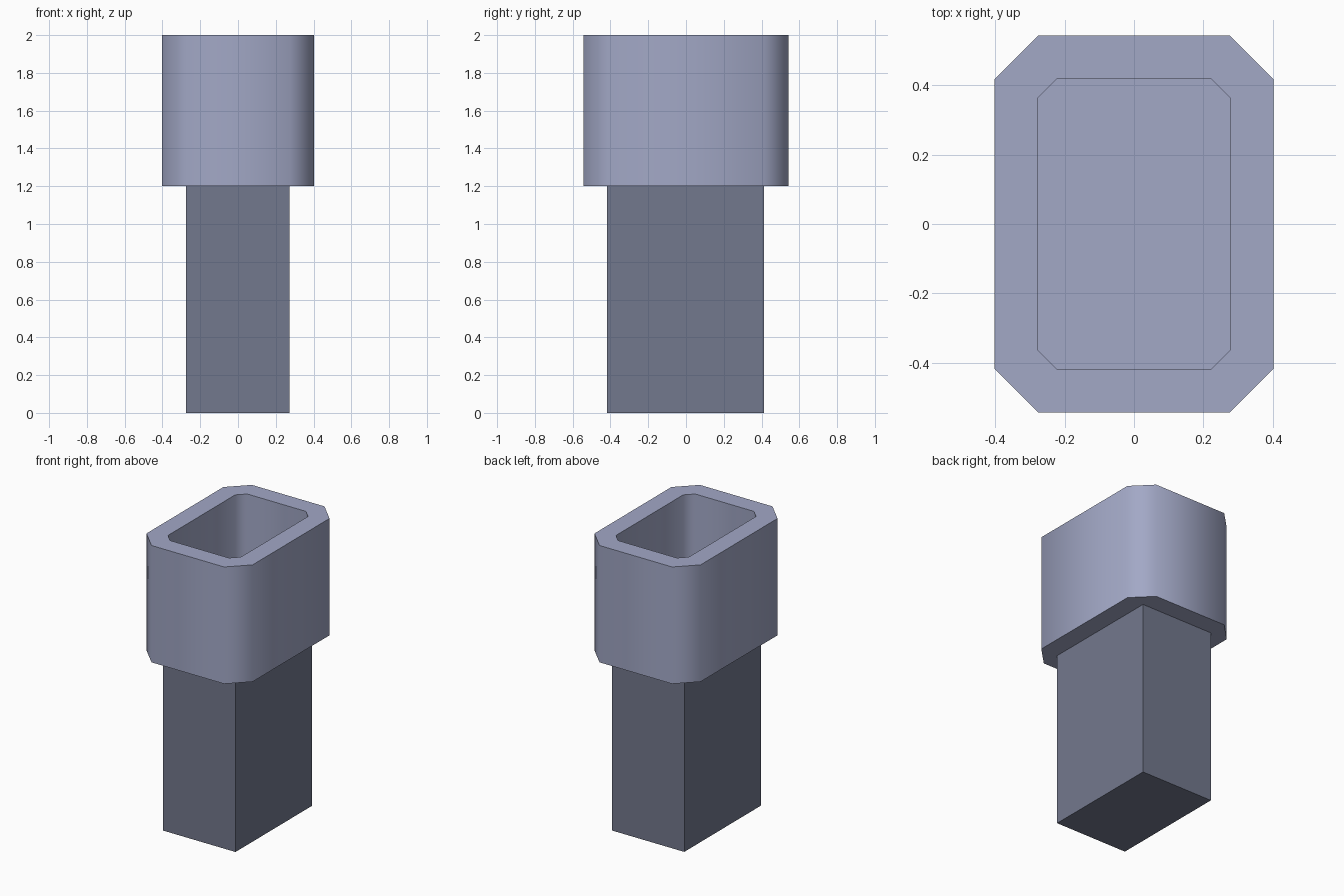
import bpy, bmesh, math

if "Cube" in bpy.data.objects:
    bpy.data.objects.remove(bpy.data.objects["Cube"])


def make_material(name, color):
    mat = bpy.data.materials.new(name)
    mat.diffuse_color = (*color, 1.0)
    mat.use_nodes = True
    mat.node_tree.nodes["Principled BSDF"].inputs["Base Color"].default_value = mat.diffuse_color
    return mat


def make_object(name, bm, mat):
    bmesh.ops.recalc_face_normals(bm, faces=bm.faces[:])
    mesh = bpy.data.meshes.new(name)
    bm.to_mesh(mesh)
    bm.free()
    mesh.materials.append(mat)
    obj = bpy.data.objects.new(name, mesh)
    bpy.context.collection.objects.link(obj)
    return obj


def box(x0, x1, y0, y1, z0, z1):
    bm = bmesh.new()
    bmesh.ops.create_cube(bm, size=1)
    for v in bm.verts:
        v.co.x = x1 if v.co.x > 0 else x0
        v.co.y = y1 if v.co.y > 0 else y0
        v.co.z = z1 if v.co.z > 0 else z0
    return bm


light = make_material("light slate", (0.362, 0.392, 0.565))
dark = make_material("dark slate", (0.171, 0.188, 0.266))

# Plain rectangular stem
make_object("stem", box(-0.276, 0.273, -0.417, 0.413, 0, 1.2), dark)

# Hollow head: chamfered vertical corners, inset rim, recessed floor
bm = box(-0.402, 0.402, -0.543, 0.543, 1.2, 2.0)
corners = [e for e in bm.edges
           if abs(e.verts[0].co.z - e.verts[1].co.z) > 0.1]
bmesh.ops.bevel(bm, geom=corners, offset=0.127, offset_type='OFFSET',
                segments=1, affect='EDGES')
bm.normal_update()
top = max(bm.faces, key=lambda f: f.calc_center_median().z)
bmesh.ops.inset_region(bm, faces=[top], thickness=0.126,
                       use_even_offset=True)
ext = bmesh.ops.extrude_discrete_faces(bm, faces=[top])
floor = ext["faces"][0]
bmesh.ops.translate(bm, verts=floor.verts[:], vec=(0, 0, -0.7))
head = make_object("hollow_head", bm, light)

# Smooth the chamfers, keep the rim sharp
bpy.context.view_layer.objects.active = head
head.select_set(True)
bpy.ops.object.shade_smooth_by_angle(angle=math.radians(60))
